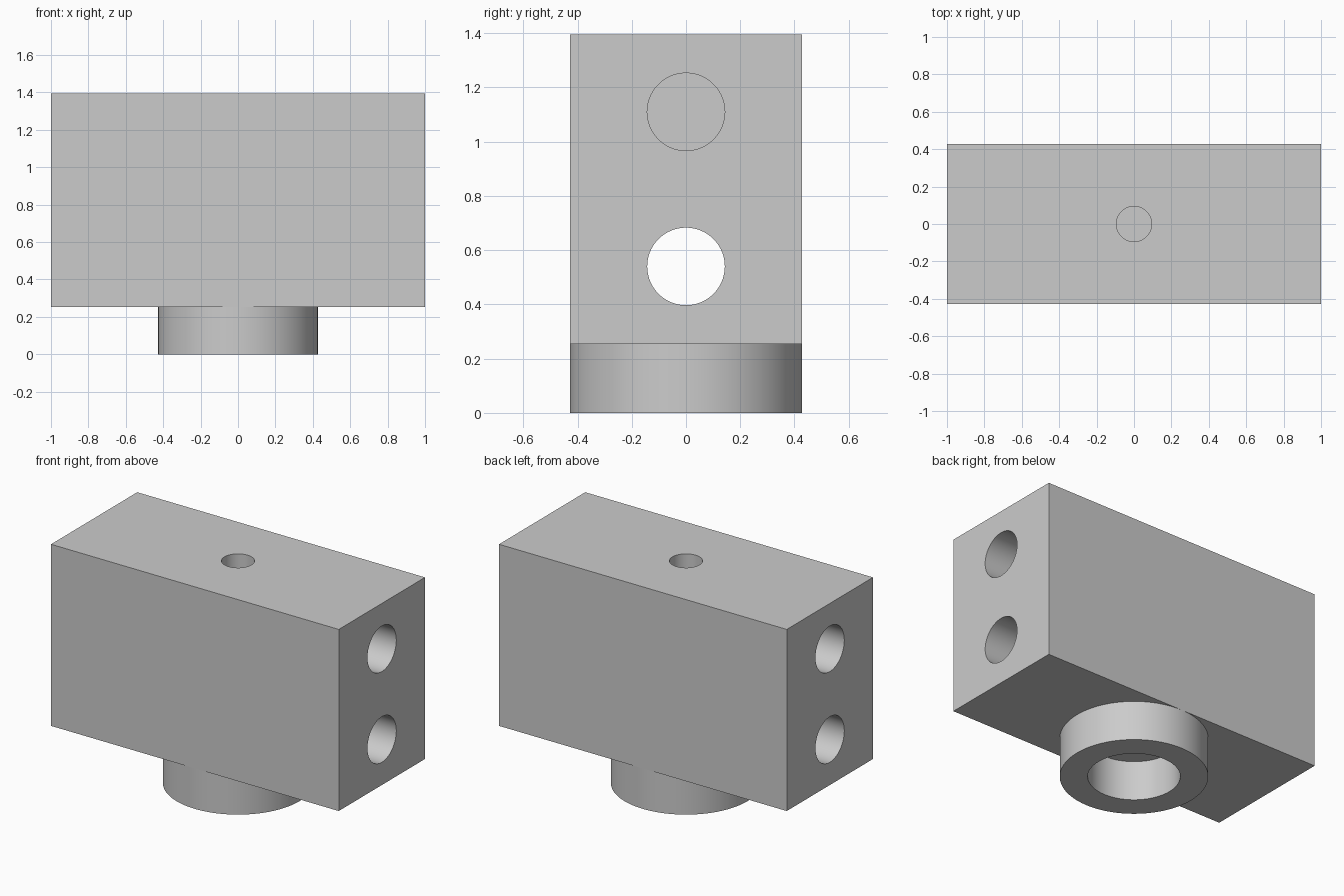
import bpy, bmesh, math
from mathutils import Matrix, Vector

cube = bpy.data.objects.get("Cube")
if cube:
    bpy.data.objects.remove(cube)

HALF_DEPTH, BASE, TOP = 0.428, 0.254, 1.395
SEGMENTS = 96

grey = bpy.data.materials.new("machined grey")
grey.use_nodes = True
colour = (0.6, 0.6, 0.6, 1)
grey.diffuse_color = colour
grey.node_tree.nodes["Principled BSDF"].inputs["Base Color"].default_value = colour


def make_object(name, bm):
    mesh = bpy.data.meshes.new(name)
    bmesh.ops.recalc_face_normals(bm, faces=bm.faces)
    bm.to_mesh(mesh)
    bm.free()
    mesh.materials.append(grey)
    obj = bpy.data.objects.new(name, mesh)
    bpy.context.collection.objects.link(obj)
    return obj


def activate(obj):
    bpy.ops.object.select_all(action='DESELECT')
    obj.select_set(True)
    bpy.context.view_layer.objects.active = obj


def drill(obj, radius, start, end):
    """Cut a round hole along the line from start to end."""
    start, end = Vector(start), Vector(end)
    axis = end - start
    turn = axis.to_track_quat('Z', 'Y').to_matrix().to_4x4()
    bm = bmesh.new()
    bmesh.ops.create_cone(bm, cap_ends=True, segments=SEGMENTS, radius1=radius,
                          radius2=radius, depth=axis.length,
                          matrix=Matrix.Translation((start + end) / 2) @ turn)
    cutter = make_object("drill_cutter", bm)
    cutter.hide_render = True
    mod = obj.modifiers.new("hole", 'BOOLEAN')
    mod.operation, mod.solver, mod.object = 'DIFFERENCE', 'EXACT', cutter
    activate(obj)
    bpy.ops.object.modifier_apply(modifier=mod.name)
    bpy.data.objects.remove(cutter)


# Rectangular block
bm = bmesh.new()
bmesh.ops.create_cube(bm, size=1)
bmesh.ops.scale(bm, vec=(2, 2 * HALF_DEPTH, TOP - BASE), verts=bm.verts)
bmesh.ops.translate(bm, vec=(0, 0, (TOP + BASE) / 2), verts=bm.verts)
block = make_object("block", bm)

# Through bore, blind bores at both ends, and blind hole in the top
drill(block, 0.143, (-1.1, 0, 0.54), (1.1, 0, 0.54))
for side in (-1, 1):
    drill(block, 0.143, (side * 1.1, 0, 1.11), (side * 0.29, 0, 1.11))
drill(block, 0.094, (0, 0, TOP + 0.1), (0, 0, 0.97))

# Round collar below the block, turned from an open profile
bm = bmesh.new()
profile = [(0.267, BASE), (0.267, 0), (HALF_DEPTH, 0), (HALF_DEPTH, BASE)]
verts = [bm.verts.new((r, 0, z)) for r, z in profile]
edges = [bm.edges.new(pair) for pair in zip(verts, verts[1:])]
bmesh.ops.spin(bm, geom=verts + edges, axis=(0, 0, 1), cent=(0, 0, 0),
               angle=math.tau, steps=SEGMENTS, use_merge=True)
bmesh.ops.remove_doubles(bm, verts=bm.verts, dist=0.0001)
collar = make_object("collar", bm)

for obj in (block, collar):
    activate(obj)
    bpy.ops.object.shade_smooth_by_angle(angle=math.radians(30))
